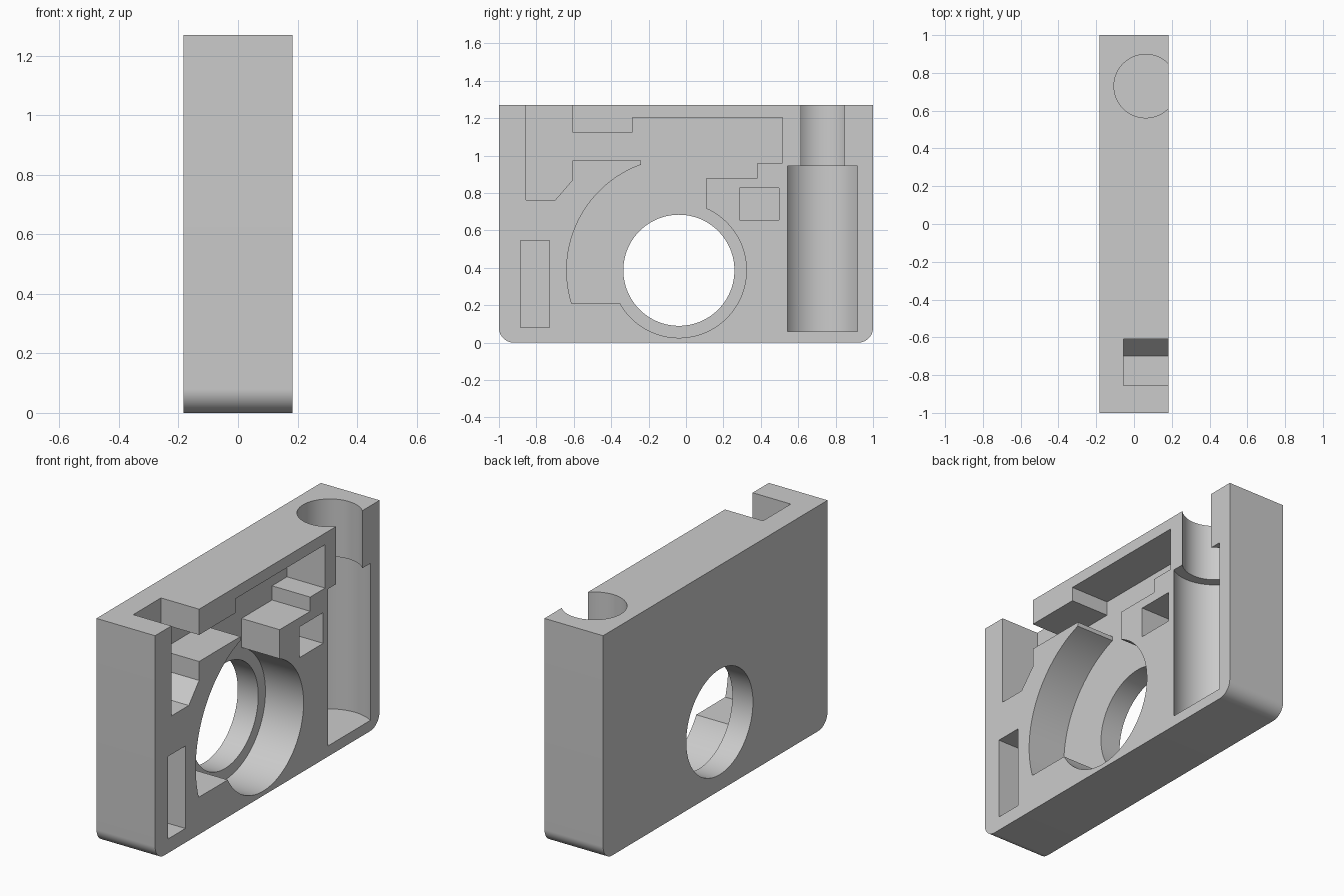
import bpy, bmesh
from math import cos, sin, radians, pi

if "Cube" in bpy.data.objects:
    bpy.data.objects.remove(bpy.data.objects["Cube"], do_unlink=True)

HALF_T, TOP = 0.183, 1.27       # half thickness, height
FLOOR, OUT = -0.055, 0.3        # pocket floor, cutter overshoot
CY, CZ = -0.038, 0.387          # bore centre

grey = bpy.data.materials.new("light grey")
grey.use_nodes = True
grey.diffuse_color = (0.6, 0.6, 0.6, 1)
grey.node_tree.nodes["Principled BSDF"].inputs["Base Color"].default_value = (0.6, 0.6, 0.6, 1)


def arc(cy, cz, r, a0, a1, n):
    steps = [radians(a0 + (a1 - a0) * i / n) for i in range(n + 1)]
    return [(cy + r * cos(a), cz + r * sin(a)) for a in steps]


def box(y0, y1, z0, z1):
    return [(y0, z0), (y1, z0), (y1, z1), (y0, z1)]


def prism(name, points, start, end):
    """Extrude a profile given as 3D points from start to end offset vectors."""
    bm = bmesh.new()
    low, high = ([bm.verts.new([p[i] + o[i] for i in range(3)]) for p in points]
                 for o in (start, end))
    bm.faces.new(low)
    bm.faces.new(high)
    for i in range(len(points)):
        j = (i + 1) % len(points)
        bm.faces.new((low[i], low[j], high[j], high[i]))
    bmesh.ops.recalc_face_normals(bm, faces=bm.faces)
    mesh = bpy.data.meshes.new(name)
    bm.to_mesh(mesh)
    bm.free()
    mesh.materials.append(grey)
    ob = bpy.data.objects.new(name, mesh)
    bpy.context.collection.objects.link(ob)
    return ob


def side_prism(name, outline, x0, x1):
    return prism(name, [(0, y, z) for y, z in outline], (x0, 0, 0), (x1, 0, 0))


def upright_cylinder(name, r, z0, z1):
    ring = arc(0.062, 0.73, r, 0, 357.1875, 127)
    return prism(name, [(x, y, 0) for x, y in ring], (0, 0, z0), (0, 0, z1))


# Body slab with rounded lower corners
R = 0.08
body = side_prism("housing", [(1, TOP), (-1, TOP)]
                  + arc(-1 + R, R, R, 180, 270, 16)
                  + arc(1 - R, R, R, 270, 360, 16), -HALF_T, HALF_T)

# Stepped main pocket, open at the top notch
pocket = [(-0.855, 1.4), (-0.608, 1.4), (-0.608, 1.125), (-0.285, 1.125),
          (-0.285, 1.205), (0.515, 1.205), (0.515, 0.96), (0.382, 0.96),
          (0.382, 0.88), (0.11, 0.88)]
pocket += arc(CY, CZ, 0.361, 65.7, -150.6, 72)
pocket += arc(CY, CZ, 0.6, 197.1, 109.8, 40)
pocket += [(-0.24, 0.975), (-0.608, 0.975), (-0.608, 0.868), (-0.7, 0.762), (-0.855, 0.762)]

cutters = [
    side_prism("main_pocket", pocket, FLOOR, OUT),
    side_prism("front_slot", box(-0.885, -0.73, 0.08, 0.545), FLOOR, OUT),
    side_prism("square_slot", box(0.285, 0.498, 0.655, 0.828), FLOOR, OUT),
    side_prism("round_bore", arc(CY, CZ, 0.297, 0, 357.1875, 127), -OUT, OUT),
    upright_cylinder("lower_barrel", 0.223, 0.06, 0.945),
    upright_cylinder("upper_barrel", 0.168, 0.8, 1.4),
]

# Cut every recess out of the body
bpy.ops.object.select_all(action='DESELECT')
bpy.context.view_layer.objects.active = body
body.select_set(True)
for cutter in cutters:
    mod = body.modifiers.new(cutter.name, 'BOOLEAN')
    mod.operation, mod.solver, mod.object = 'DIFFERENCE', 'EXACT', cutter
    bpy.ops.object.modifier_apply(modifier=mod.name)
    bpy.data.objects.remove(cutter, do_unlink=True)

bpy.ops.object.shade_smooth_by_angle(angle=pi / 6)
